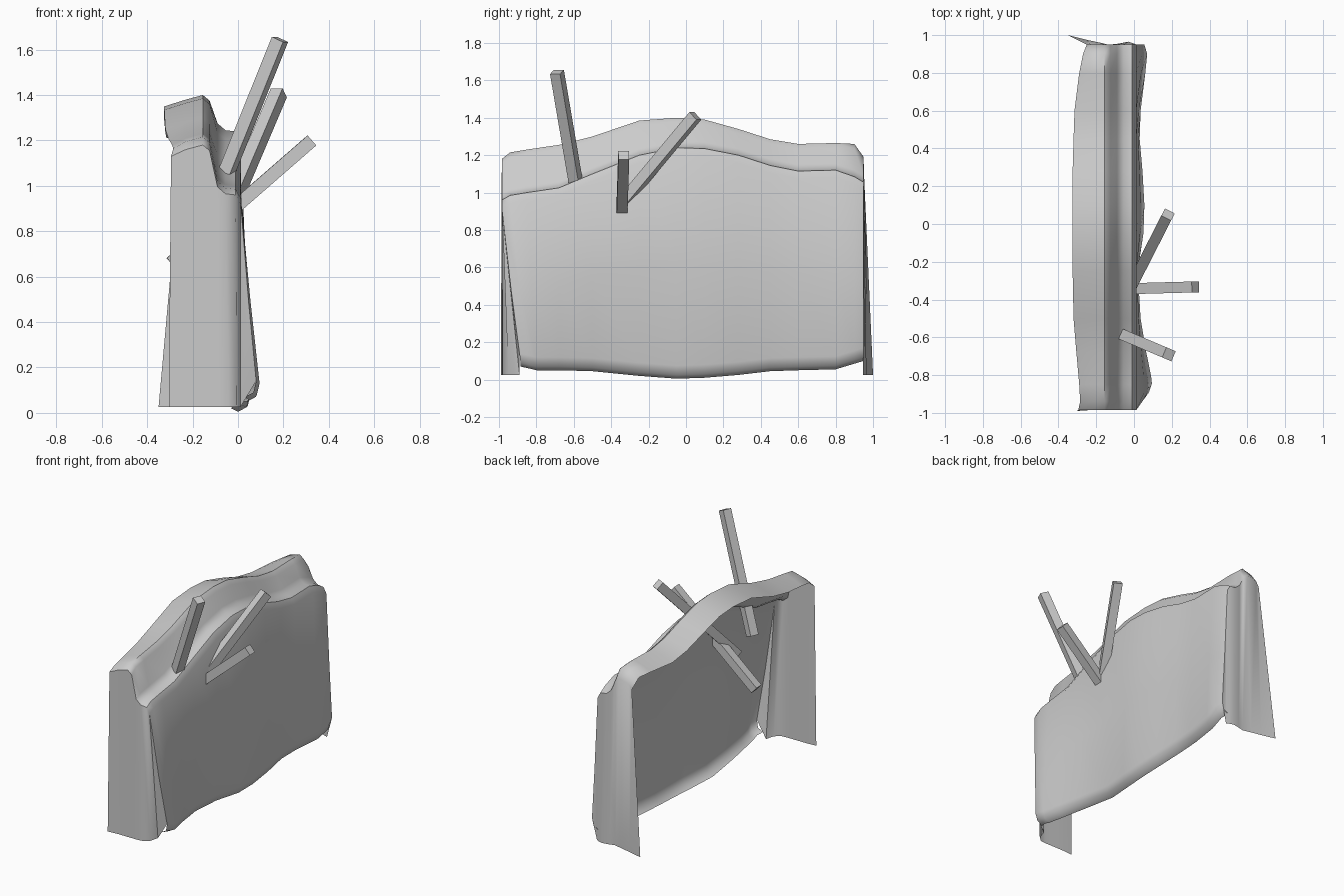
import bpy, bmesh
from mathutils import Vector

if "Cube" in bpy.data.objects:
    bpy.data.objects.remove(bpy.data.objects["Cube"])

# stations along the shell: y, back edge x, crest z, ledge z, bottom z, front x
STATIONS = [
    (-.985, -.295, 1.18, .96, .07, .08),
    (-.94, -.285, 1.215, .985, .06, .095),
    (-.85, -.29, 1.23, 1.0, .05, .09),
    (-.68, -.305, 1.255, 1.025, .05, .065),
    (-.50, -.32, 1.30, 1.10, .045, .035),
    (-.25, -.325, 1.385, 1.20, .02, .02),
    (-.05, -.325, 1.40, 1.24, .005, .05),
    (.10, -.325, 1.39, 1.235, .01, .055),
    (.28, -.325, 1.34, 1.20, .025, .045),
    (.45, -.32, 1.285, 1.145, .045, .03),
    (.60, -.315, 1.26, 1.115, .05, .035),
    (.80, -.29, 1.265, 1.12, .055, .06),
    (.90, -.27, 1.26, 1.085, .085, .07),
    (.95, -.25, 1.19, 1.055, .10, .055),
]


def section(y, xb, zt, zl, zb, xf):
    """Crest, riser, ledge, front face and curled lower lip."""
    top = [(xb, zt - .05), (-.23, zt - .02), (-.155, zt), (-.125, zt - .025),
           (-.09, zl + .035), (-.055, zl + .005), (-.01, zl), (.012, zl - .04)]
    face = [(.015 + (xf - .015) * .5, zl * .5), (xf, zb + .07),
            (xf - .012, zb + .02), (xf - .05, zb)]
    pts = [Vector((x, y, z)) for x, z in top]
    for (x, z), t in zip(face, (.5, .95, 1, 1)):
        pull = .1 * t if y < -.8 else 0        # front sheet tapers at this end
        pts.append(Vector((x, y + pull * (1 if y < -.9 else .5), z)))
    return pts


# shell with a side panel hanging from each end
bm = bmesh.new()
rows = [[bm.verts.new(p) for p in section(*s)] for s in STATIONS]
for a, b in zip(rows, rows[1:]):
    for i in range(len(a) - 1):
        bm.faces.new((a[i], a[i + 1], b[i + 1], b[i]))

SIDE_BOTTOMS = [
    (rows[0], [(-.305, -.99), (-.23, -.985), (-.16, -.985), (-.12, -.985),
               (-.08, -.985), (-.04, -.98), (-.005, -.95), (.01, -.89)]),
    (rows[-1], [(-.35, 1.0), (-.25, .975), (-.18, .96), (-.12, .945),
                (-.08, .955), (-.03, .965), (.0, .955), (.02, .945)]),
]
for row, outline in SIDE_BOTTOMS:
    low = [bm.verts.new((x, y, .025)) for x, y in outline]
    for i in range(7):
        bm.faces.new((row[i], row[i + 1], low[i + 1], low[i]))
    bm.faces.new((row[7], row[8], low[7]))
    bm.faces.new((row[8], row[9], low[7]))
bmesh.ops.recalc_face_normals(bm, faces=bm.faces)
if sum(f.normal.x * f.calc_area() for f in bm.faces) < 0:
    bmesh.ops.reverse_faces(bm, faces=bm.faces)
mesh = bpy.data.meshes.new("shell")
bm.to_mesh(mesh)
bm.free()
shell = bpy.data.objects.new("shell", mesh)
bpy.context.collection.objects.link(shell)
bpy.context.view_layer.objects.active = shell
shell.select_set(True)
bpy.ops.object.shade_smooth_by_angle(angle=.9)


# square sticks driven through the shell
def stick(name, tip, end, width=.058):
    tip, end = Vector(tip), Vector(end)
    bpy.ops.mesh.primitive_cube_add(size=1, location=(tip + end) / 2)
    ob = bpy.context.object
    ob.name = name
    ob.scale = (width, width, (tip - end).length)
    ob.rotation_euler = (tip - end).to_track_quat('Z', 'Y').to_euler()


stick("upright_stick", (.185, -.69, 1.645), (-.115, -.563, .90))
stick("slanted_stick", (.18, .05, 1.41), (-.075, -.45, .81))
stick("low_stick", (.325, -.333, 1.20), (-.295, -.35, .66))
